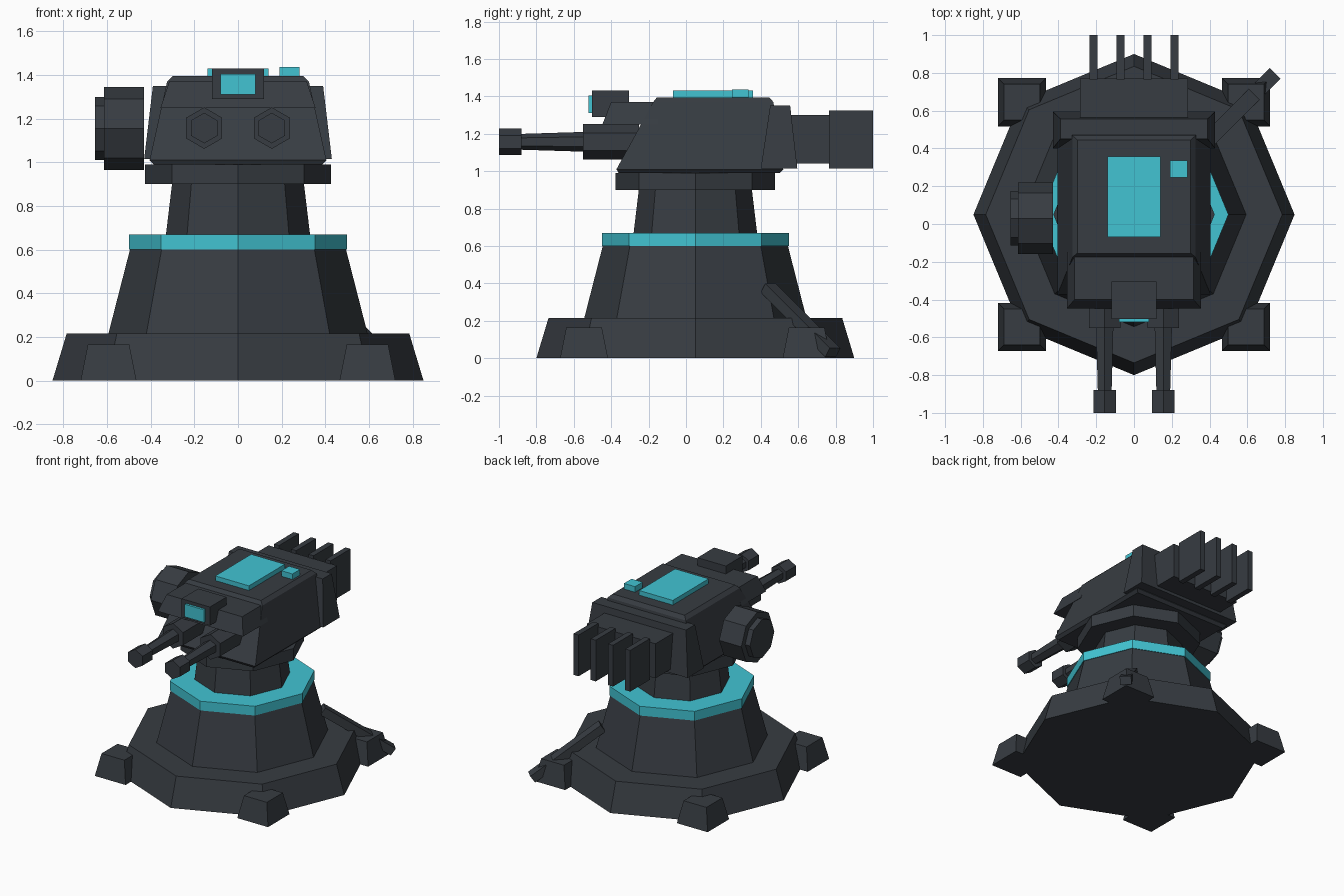
import bpy, bmesh, math
from mathutils import Vector, Matrix

if "Cube" in bpy.data.objects:
    bpy.data.objects.remove(bpy.data.objects["Cube"])


def material(name, rgb):
    m = bpy.data.materials.new(name)
    m.diffuse_color = (*rgb, 1.0)
    m.use_nodes = True
    m.node_tree.nodes["Principled BSDF"].inputs["Base Color"].default_value = m.diffuse_color
    return m


DARK = material("dark gunmetal", (0.038, 0.045, 0.054))
TEAL = material("glowing teal", (0.054, 0.552, 0.651))


def loft(name, rings, mat=DARK):
    """Skin a stack of matching point loops and cap both ends."""
    bm = bmesh.new()
    loops = [[bm.verts.new(p) for p in ring] for ring in rings]
    n = len(loops[0])
    for a, b in zip(loops, loops[1:]):
        for i in range(n):
            j = (i + 1) % n
            bm.faces.new((a[i], a[j], b[j], b[i]))
    bm.faces.new(loops[0][::-1])
    bm.faces.new(loops[-1])
    bmesh.ops.recalc_face_normals(bm, faces=bm.faces)
    me = bpy.data.meshes.new(name)
    bm.to_mesh(me)
    bm.free()
    me.materials.append(mat)
    ob = bpy.data.objects.new(name, me)
    bpy.context.collection.objects.link(ob)
    return ob


def rect(z, hx, y0, y1, cx=0.0):
    return [(cx - hx, y0, z), (cx + hx, y0, z), (cx + hx, y1, z), (cx - hx, y1, z)]


def box(name, cx, hx, y0, y1, z0, z1, mat=DARK):
    return loft(name, [rect(z0, hx, y0, y1, cx), rect(z1, hx, y0, y1, cx)], mat)


def polygon(axis, pos, r, c, sides):
    """Regular polygon ring across an axis; one corner points along the last direction."""
    pts = []
    for i in range(sides):
        a = math.tau * i / sides
        s, t = r * math.sin(a), r * math.cos(a)
        pts.append({"x": (pos, c[0] + s, c[1] + t),
                    "y": (c[0] + s, pos, c[1] + t),
                    "z": (c[0] + s, c[1] + t, pos)}[axis])
    return pts


def prism(name, axis, c, sides, profile, mat=DARK):
    return loft(name, [polygon(axis, p, r, c, sides) for p, r in profile], mat)


# Octagonal pedestal
AXIS = (0, 0.05)
prism("base_plinth", "z", AXIS, 8, [(0, 0.85), (0.215, 0.785)])
prism("pedestal_cone", "z", AXIS, 8, [(0.21, 0.595), (0.60, 0.495)])
prism("light_ring", "z", AXIS, 8, [(0.60, 0.50), (0.67, 0.50)], TEAL)
prism("neck", "z", AXIS, 8, [(0.67, 0.33), (0.92, 0.30)])
prism("turntable_collar", "z", AXIS, 8, [(0.90, 0.427), (0.99, 0.427)])

# Four corner feet
for sx, side in ((-1, "left"), (1, "right")):
    for cy, end in ((-0.545, "front"), (0.645, "back")):
        loft(f"foot_{end}_{side}",
             [rect(z, h, cy - h, cy + h, sx * 0.593) for z, h in ((0, 0.128), (0.165, 0.095))])

# Diagonal cable strut running down to the back right foot
start, end = Vector((0.39, 0.44, 0.375)), Vector((0.735, 0.785, 0.03))
d = (end - start).normalized()
u = Vector((1, -1, 0)).normalized()
v = u.cross(d)
loft("cable_strut", [[p + u * a * 0.04 + v * b * 0.03
                      for a, b in ((-1, -1), (1, -1), (1, 1), (-1, 1))] for p in (start, end)])

# Turret head: tapered shell with chamfered rims
loft("turret_head", [rect(0.99, 0.385, -0.36, 0.50), rect(1.01, 0.405, -0.372, 0.52),
                     rect(1.37, 0.325, -0.175, 0.467), rect(1.395, 0.30, -0.155, 0.445)])
loft("brow_hood", [rect(1.25, 0.355, -0.447, -0.15), rect(1.37, 0.315, -0.40, -0.15)])
loft("rear_plate", [rect(1.015, 0.43, 0.40, 0.595), rect(1.35, 0.39, 0.45, 0.557)])

# Rear heat sink
box("heat_sink_block", 0, 0.285, 0.50, 0.77, 1.04, 1.30)
for i, x in enumerate((-0.215, -0.072, 0.072, 0.215)):
    box(f"cooling_fin_{i + 1}", x, 0.021, 0.765, 1.0, 1.015, 1.325)

# Roof lights
box("roof_panel", 0, 0.14, -0.07, 0.357, 1.385, 1.43, TEAL)
box("roof_beacon", 0.236, 0.046, 0.245, 0.335, 1.385, 1.437, TEAL)

# Front sensor
box("sensor_housing", 0, 0.118, -0.503, -0.305, 1.29, 1.43)
box("sensor_lens", 0, 0.08, -0.52, -0.50, 1.31, 1.405, TEAL)

# Twin hexagonal guns
for sx, side in ((-1, "left"), (1, "right")):
    c = (sx * 0.155, 1.157)
    prism(f"gun_housing_{side}", "y", c, 6, [(-0.25, 0.095), (-0.55, 0.095)])
    prism(f"gun_barrel_{side}", "y", c, 6, [(-0.54, 0.053), (-0.89, 0.042)])
    prism(f"gun_muzzle_{side}", "y", c, 6, [(-0.88, 0.07), (-1.0, 0.07)])

# Octagonal side pod with outer cap
prism("side_pod", "x", (0.03, 1.155), 8, [(-0.43, 0.19), (-0.615, 0.19)])
prism("side_pod_cap", "x", (0.03, 1.155), 8, [(-0.61, 0.145), (-0.655, 0.145)])
